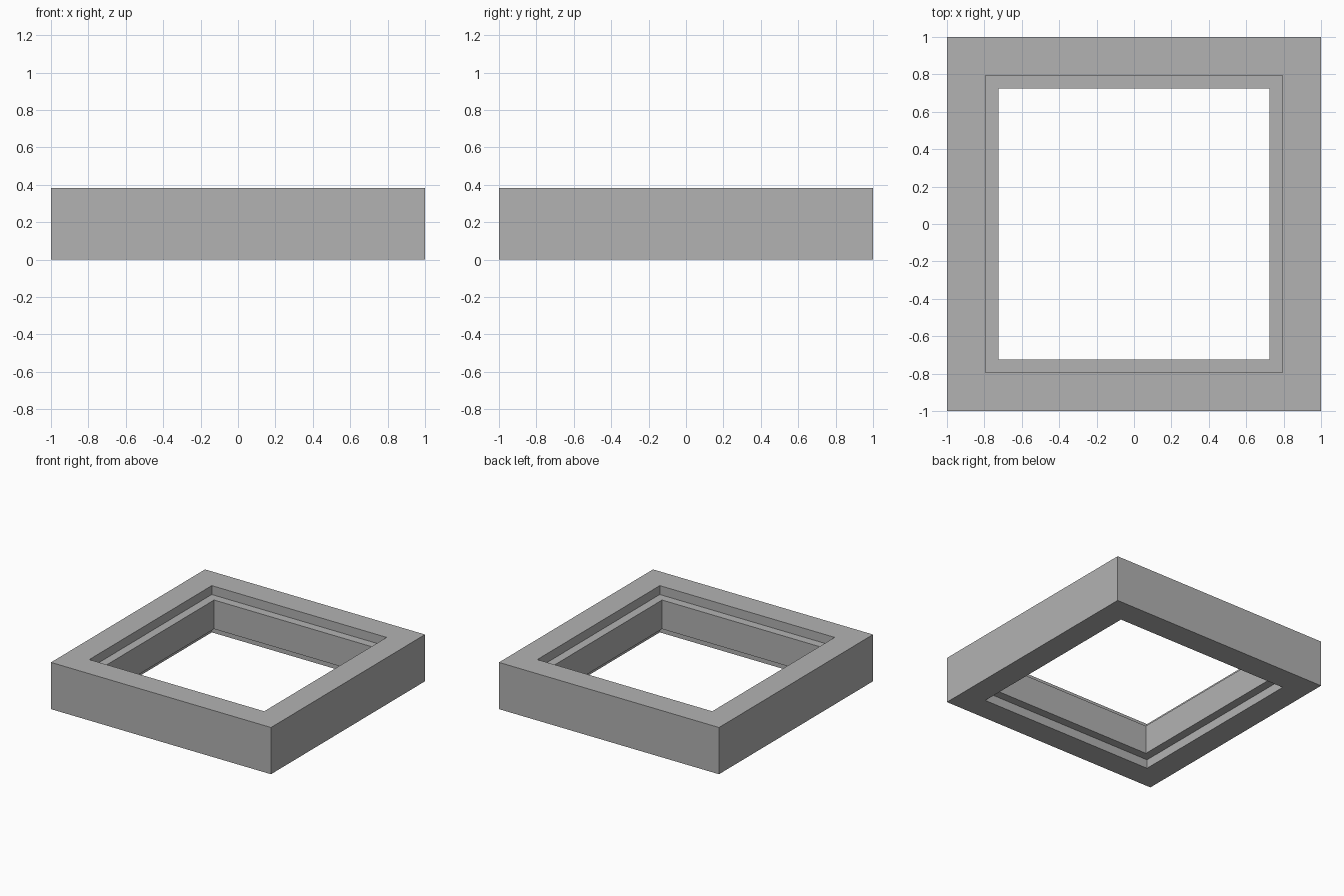
import bpy, bmesh

if "Cube" in bpy.data.objects:
    bpy.data.objects.remove(bpy.data.objects["Cube"])

OUTER, REBATE, INNER = 1.0, 0.795, 0.725   # half widths
HEIGHT, STEP = 0.384, 0.073                # total height, rebate depth

grey = bpy.data.materials.new("mid_grey")
grey.diffuse_color = (0.448, 0.448, 0.448, 1)
grey.use_nodes = True
grey.node_tree.nodes["Principled BSDF"].inputs["Base Color"].default_value = grey.diffuse_color

# Cross-section of the frame: (half width, height), rebated top and bottom
profile = [
    (OUTER, 0), (OUTER, HEIGHT),
    (REBATE, HEIGHT), (REBATE, HEIGHT - STEP),
    (INNER, HEIGHT - STEP), (INNER, STEP),
    (REBATE, STEP), (REBATE, 0),
]
corners = [(-1, -1), (1, -1), (1, 1), (-1, 1)]

# Sweep the section round the four mitred corners
bm = bmesh.new()
rings = [[bm.verts.new((cx * r, cy * r, z)) for r, z in profile] for cx, cy in corners]
n = len(profile)
for i in range(4):
    a, b = rings[i], rings[(i + 1) % 4]
    for j in range(n):
        k = (j + 1) % n
        bm.faces.new((a[j], b[j], b[k], a[k]))
bmesh.ops.recalc_face_normals(bm, faces=bm.faces)

mesh = bpy.data.meshes.new("square_frame")
bm.to_mesh(mesh)
bm.free()
mesh.materials.append(grey)
frame = bpy.data.objects.new("square_frame", mesh)
bpy.context.collection.objects.link(frame)
